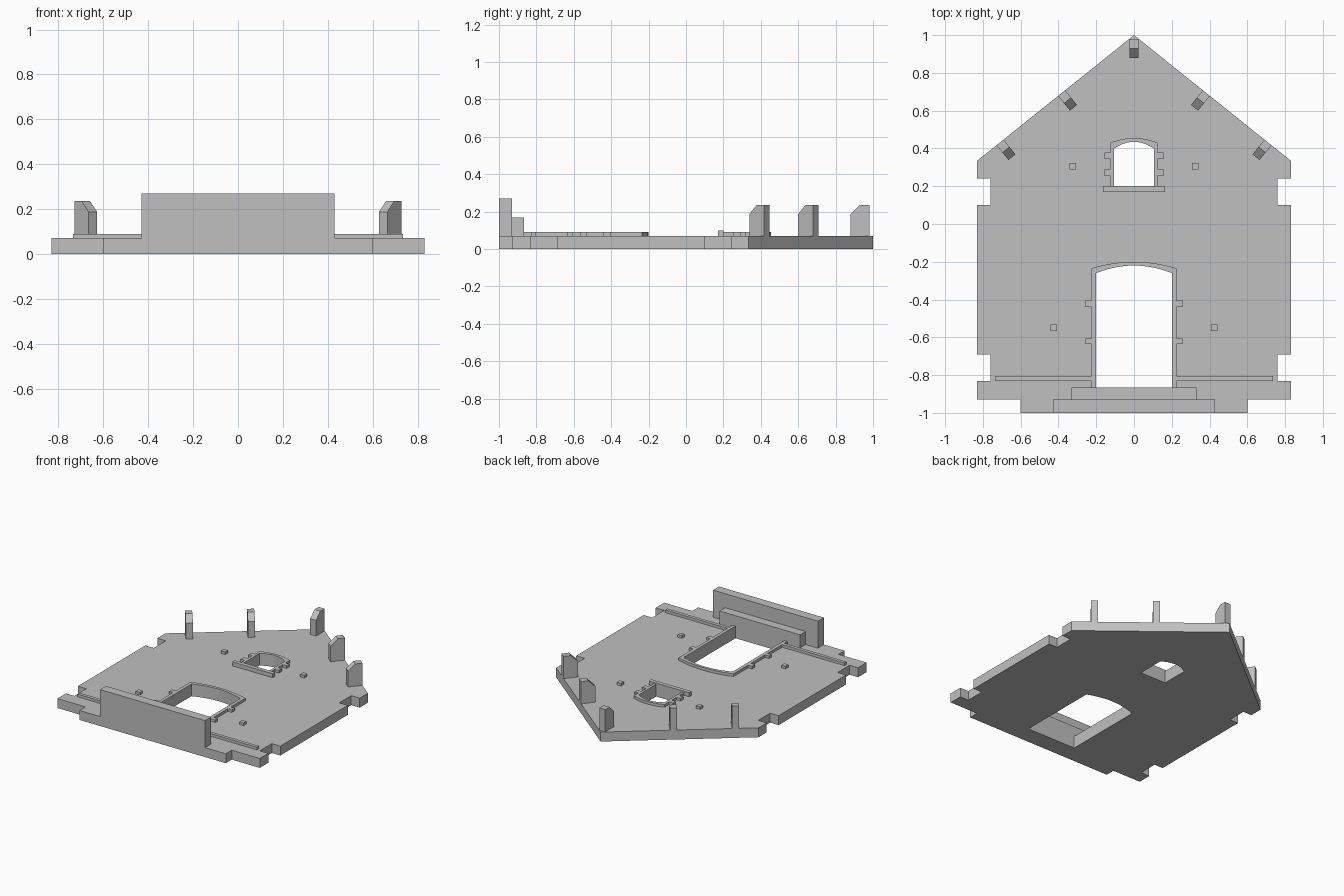
import bpy, bmesh
from math import atan2
from mathutils import Matrix, Vector

default = bpy.data.objects.get("Cube")
if default:
    bpy.data.objects.remove(default, do_unlink=True)

grey = bpy.data.materials.new("stone_grey")
grey.use_nodes = True
colour = (0.53, 0.53, 0.53, 1)
grey.diffuse_color = colour
grey.node_tree.nodes["Principled BSDF"].inputs["Base Color"].default_value = colour

T = 0.07      # wall thickness
TRIM = 0.09   # top of raised trim


def prism(name, loops, z0, z1, matrix=Matrix()):
    """Extrude an outline (first loop) with optional holes (other loops)."""
    bm = bmesh.new()
    edges = []
    for loop in loops:
        vs = [bm.verts.new((x, y, z0)) for x, y in loop]
        edges += [bm.edges.new((a, b)) for a, b in zip(vs, vs[1:] + vs[:1])]
    bmesh.ops.triangle_fill(bm, use_beauty=True, use_dissolve=False,
                            edges=edges, normal=(0, 0, 1))
    ext = bmesh.ops.extrude_face_region(bm, geom=bm.faces[:], use_keep_orig=True)
    top = [g for g in ext["geom"] if isinstance(g, bmesh.types.BMVert)]
    bmesh.ops.translate(bm, verts=top, vec=(0, 0, z1 - z0))
    bmesh.ops.transform(bm, matrix=matrix, verts=bm.verts[:])
    bmesh.ops.recalc_face_normals(bm, faces=bm.faces[:])
    mesh = bpy.data.meshes.new(name)
    bm.to_mesh(mesh)
    bm.free()
    mesh.materials.append(grey)
    ob = bpy.data.objects.new(name, mesh)
    bpy.context.collection.objects.link(ob)
    return ob


def box(name, x0, x1, y0, y1, z0, z1):
    return prism(name, [[(x0, y0), (x1, y0), (x1, y1), (x0, y1)]], z0, z1)


def mirror(pts):
    return [(-x, y) for x, y in reversed(pts)]


def arch(w, side, crown, n=12):
    """Shallow arch from right to left."""
    xs = [w * (1 - 2 * i / n) for i in range(n + 1)]
    return [(x, side + (crown - side) * (1 - (x / w) ** 2)) for x in xs]


def opening(w, bottom, side, crown):
    return [(-w, bottom), (w, bottom)] + arch(w, side, crown)


def frame(name, hole, w, bottom, side, crown, blocks, reach):
    """Arched surround with toothed blocks on both jambs."""
    jamb = [(w, bottom)]
    for a, b in blocks:
        jamb += [(w, a), (reach, a), (reach, b), (w, b)]
    inner = hole[1:] + hole[:1]
    outline = jamb + arch(w, side, crown) + mirror(jamb) + inner[::-1]
    return prism(name, [outline], T, TRIM)


# Gabled wall slab with edge notches and two arched openings
half = [(0.6, -1), (0.6, -0.93), (0.83, -0.93), (0.83, -0.83), (0.76, -0.83),
        (0.76, -0.69), (0.83, -0.69), (0.83, 0.10), (0.76, 0.10),
        (0.76, 0.24), (0.83, 0.24), (0.83, 0.335)]
door = opening(0.2, -0.865, -0.26, -0.22)
window = opening(0.105, 0.2, 0.4, 0.435)
prism("gable_wall", [half + [(0, 1)] + mirror(half), door, window], 0, T)

# Raised surrounds and window sill
frame("door_frame", door, 0.225, -0.865, -0.235, -0.2,
      [(-0.635, -0.605), (-0.44, -0.405)], 0.257)
frame("window_frame", window, 0.125, 0.2, 0.43, 0.455,
      [(0.255, 0.29), (0.345, 0.378)], 0.157)
box("window_sill", -0.165, 0.165, 0.17, 0.2, T, 0.1)

# Door steps
box("lower_step", -0.43, 0.43, -1, -0.93, T, 0.27)
box("upper_step", -0.33, 0.33, -0.93, -0.865, T, 0.167)

# Base moulding and small square studs on each side
for side, s in (("left", 1), ("right", -1)):
    x0, x1 = sorted((s * 0.225, s * 0.735))
    box("base_moulding_" + side, x0, x1, -0.83, -0.805, T, TRIM)
    for level, x, y in (("upper", 0.325, 0.305), ("lower", 0.425, -0.55)):
        r = 0.017
        box(f"{level}_stud_{side}", s * x - r, s * x + r, y - r, y + r, T, TRIM)


# Chamfered roof brackets, square to the roof edge
def bracket(name, x, y, normal):
    profile = [(-0.1, T), (0, T), (0, 0.235), (-0.05, 0.235), (-0.1, 0.187)]
    n = Vector(normal).normalized()
    # local x -> roof normal, local y -> up, local z -> along the roof edge
    m = Matrix(((n.x, 0, n.y, x), (n.y, 0, -n.x, y), (0, 1, 0, 0), (0, 0, 0, 1)))
    return prism(name, [profile], -0.024, 0.024, m)


bracket("ridge_bracket", 0, 0.98, (0, 1))
for side, s in (("left", 1), ("right", -1)):
    for level, x in (("upper", 0.383), ("lower", 0.709)):
        bracket(f"{level}_roof_bracket_{side}", s * x, 1 - x * 0.665 / 0.83,
                (s * 0.665, 0.83))
